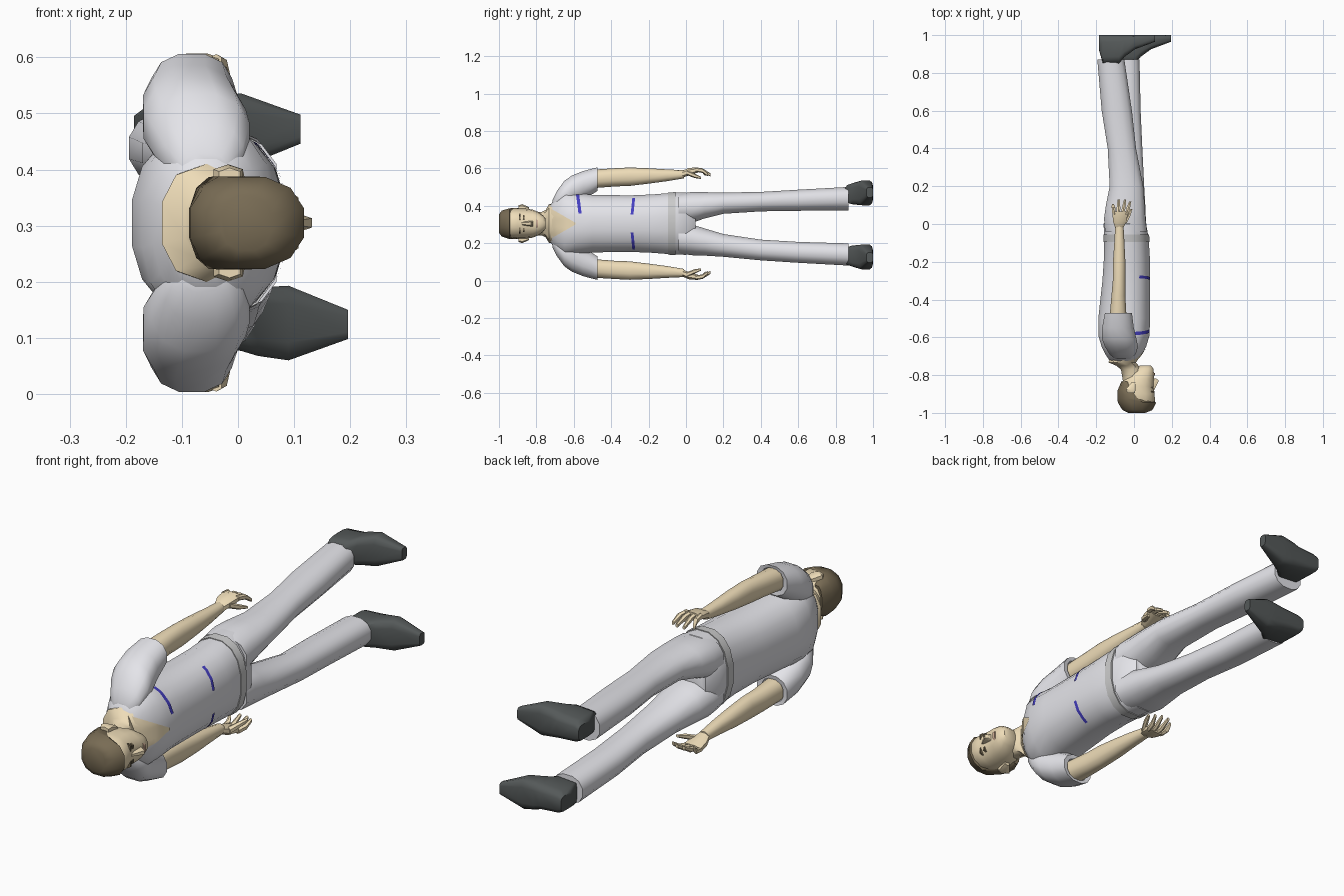
import bpy, bmesh, math
from mathutils import Vector
from mathutils.bvhtree import BVHTree

MID = 0.305  # lateral symmetry plane: body lies along y, faces +x


def material(name, r, g, b):
    m = bpy.data.materials.new(name)
    m.diffuse_color = (r, g, b, 1)
    return m


CLOTH = material("cloth", .78, .78, .82)
BELT = material("belt_grey", .58, .58, .58)
SKIN = material("skin", .86, .72, .48)
HAIR = material("hair_brown", .19, .15, .09)
SHOE = material("shoe_dark", .09, .10, .10)
BLUE = material("trim_blue", .06, .05, .55)
LIP = material("lip", .62, .42, .30)


def finish(name, bm, mat, angle=45):
    bmesh.ops.recalc_face_normals(bm, faces=bm.faces)
    me = bpy.data.meshes.new(name)
    bm.to_mesh(me)
    bm.free()
    me.materials.append(mat)
    me.shade_smooth()
    me.set_sharp_from_angle(angle=math.radians(angle))
    ob = bpy.data.objects.new(name, me)
    bpy.context.collection.objects.link(ob)
    return ob


def loft(name, rings, mat, n=12, power=2.3, axis='y', flip=False, shift=(0, 0, 0), angle=45):
    """Rings are (t, a0, a1, z0, z1): rounded boxes stacked along the axis."""
    bm = bmesh.new()
    loops = []
    for t, a0, a1, z0, z1 in rings:
        loop = []
        for i in range(n):
            w = 2 * math.pi * (i + .5) / n
            c, s = math.cos(w), math.sin(w)
            c = math.copysign(abs(c) ** (2 / power), c) / math.cos(math.pi / n) ** .5
            s = math.copysign(abs(s) ** (2 / power), s) / math.cos(math.pi / n) ** .5
            a = (a0 + a1) / 2 + c * (a1 - a0) / 2
            z = (z0 + z1) / 2 + s * (z1 - z0) / 2
            if flip:
                z = 2 * MID - z
            co = (a, t, z) if axis == 'y' else (t, a, z)
            loop.append(bm.verts.new(Vector(co) + Vector(shift)))
        loops.append(loop)
    for p, q in zip(loops, loops[1:]):
        for i in range(n):
            bm.faces.new((p[i], p[(i + 1) % n], q[(i + 1) % n], q[i]))
    bm.faces.new(loops[0])
    bm.faces.new(loops[-1])
    return finish(name, bm, mat, angle)


def centred(rings):
    return [(y, a, b, MID - h, MID + h) for y, a, b, h in rings]


def pair(name, rings, mat, **kw):
    loft("left_" + name, rings, mat, **kw)
    loft("right_" + name, rings, mat, flip=True, **kw)


# torso and belt
torso = loft("shirt_torso", centred([
    (-.735, -.12, 0, .085), (-.715, -.135, .02, .115), (-.69, -.152, .04, .15),
    (-.65, -.172, .065, .178), (-.59, -.19, .083, .166), (-.5, -.19, .086, .155),
    (-.3, -.168, .086, .152), (-.18, -.16, .085, .157), (-.07, -.158, .078, .166),
    (0, -.162, .065, .168), (.05, -.13, .03, .10)]), CLOTH, n=16)
loft("belt", centred([(-.095, -.163, .083, .167), (-.055, -.163, .081, .17)]), BELT, n=16)

# sleeves, with a recessed cuff
pair("sleeve", [
    (-.715, -.10, -.02, .37, .43), (-.69, -.13, .01, .37, .48), (-.65, -.155, .022, .38, .535),
    (-.61, -.17, .015, .40, .563), (-.55, -.17, 0, .43, .587), (-.472, -.155, -.01, .48, .607),
    (-.475, -.135, -.03, .497, .594), (-.51, -.13, -.035, .49, .585)], CLOTH)

# trouser legs, left one trailing
loft("left_leg", [
    (-.04, -.155, .07, .305, .465), (.03, -.16, .062, .308, .475), (.1, -.15, .058, .332, .474),
    (.2, -.13, .05, .357, .472), (.4, -.14, .012, .37, .475), (.6, -.172, -.01, .373, .487),
    (.87, -.195, -.05, .375, .502)], CLOTH)
loft("right_leg", [
    (-.04, -.155, .07, .145, .305), (.03, -.155, .064, .135, .302), (.1, -.14, .061, .133, .28),
    (.2, -.115, .055, .127, .25), (.4, -.095, .045, .108, .22), (.6, -.11, .036, .095, .208),
    (.87, -.112, .03, .08, .2)], CLOTH)

# shoes, swept from heel to toe
shoe = [(-.10, .92, 1, .10, .165), (-.08, .85, 1, .085, .18), (.005, .85, 1, .077, .187),
        (.035, .885, 1, .068, .19), (.09, .925, 1, .06, .193), (.196, .965, 1, .098, .15)]
loft("right_shoe", shoe, SHOE, power=4, axis='x')
loft("left_shoe", shoe, SHOE, power=4, axis='x', flip=True, shift=(-.085, 0, -.014))

# forearms and hands
pair("arm", [
    (-.52, -.13, -.04, .495, .59), (-.47, -.128, -.04, .498, .594), (-.38, -.12, -.045, .505, .60),
    (-.3, -.113, -.045, .508, .604), (-.2, -.112, -.045, .52, .60), (-.1, -.105, -.05, .533, .594),
    (-.01, -.1, -.055, .548, .59)], SKIN, n=10)
pair("palm", [
    (-.02, -.1, -.055, .55, .588), (.015, -.112, -.038, .562, .603), (.065, -.116, -.03, .578, .607)],
    SKIN, n=8)
for i, (tip_x, tip_y) in enumerate([(-.112, .105), (-.081, .13), (-.047, .13), (-.02, .118)]):
    x = -.105 + i * .022
    m = (x + tip_x) / 2
    pair("finger_%d" % (i + 1), [
        (.05, x - .01, x + .01, .583, .605), (.088, m - .01, m + .01, .577, .60),
        (tip_y, tip_x - .006, tip_x + .006, .558, .574)], SKIN, n=6)
pair("thumb", [(.005, -.065, -.038, .565, .59), (.045, -.04, -.018, .55, .572),
               (.08, -.022, -.008, .544, .556)], SKIN, n=6)

# neck and head
loft("neck", centred([
    (-.69, -.12, .04, .11), (-.733, -.137, .012, .1), (-.75, -.095, .025, .072),
    (-.77, -.07, .035, .062), (-.83, -.06, .05, .058)]), SKIN, n=10)
loft("head", centred([
    (-.99, -.05, .08, .055), (-.94, -.08, .112, .078), (-.9, -.08, .11, .08),
    (-.86, -.075, .103, .079), (-.82, -.055, .106, .074), (-.79, -.03, .106, .062),
    (-.765, 0, .103, .044), (-.75, .03, .09, .026)]), SKIN, n=14)
loft("hair", centred([
    (-1, -.03, .06, .05), (-.985, -.062, .098, .07), (-.945, -.087, .119, .083),
    (-.925, -.088, .07, .084), (-.88, -.087, .015, .083), (-.835, -.068, -.02, .066)]),
    HAIR, n=12)
pair("ear", [(-.895, -.035, .005, .375, .402), (-.875, -.045, .01, .372, .408),
             (-.84, -.015, .012, .373, .392)], SKIN, n=6)
pair("eyebrow", [(-.892, .08, .109, .318, .358), (-.885, .08, .109, .318, .358)], HAIR, n=6)
pair("eye", [(-.872, .08, .105, .323, .35), (-.864, .08, .105, .323, .35)], HAIR, n=6)
loft("nose", centred([(-.88, .09, .107, .007), (-.828, .09, .133, .014), (-.818, .09, .118, .014)]),
     SKIN, n=6)
loft("mouth", centred([(-.802, .09, .111, .024), (-.79, .09, .111, .022)]), LIP, n=6)

# flat trims projected onto the front of the torso
bm = bmesh.new()
bm.from_mesh(torso.data)
tree = BVHTree.FromBMesh(bm)
bm.free()


def patch(name, corners, mat, nu=8, nv=2, lift=.004):
    """Corners are four (y, z) points; the grid between them is dropped onto the shirt."""
    a, b, c, d = [Vector(p) for p in corners]
    bm = bmesh.new()
    grid = []
    for j in range(nv + 1):
        row = []
        for i in range(nu + 1):
            p = a.lerp(b, i / nu).lerp(d.lerp(c, i / nu), j / nv)
            hit = tree.ray_cast(Vector((1, p.x, p.y)), Vector((-1, 0, 0)))[0]
            row.append(bm.verts.new(((hit.x if hit else 0) + lift, p.x, p.y)))
        grid.append(row)
    for r, s in zip(grid, grid[1:]):
        for i in range(nu):
            bm.faces.new((r[i], r[i + 1], s[i + 1], s[i]))
    bmesh.ops.remove_doubles(bm, verts=bm.verts, dist=1e-4)
    ob = finish(name, bm, mat)
    if ob.data.polygons[0].normal.x < 0:
        ob.data.flip_normals()


patch("open_collar", [(-.722, .225), (-.722, .385), (-.59, .309), (-.59, .301)], SKIN, nv=8)
patch("chest_pocket_trim", [(-.588, .46), (-.575, .36), (-.558, .36), (-.571, .46)], BLUE)
patch("left_pocket_trim", [(-.287, .442), (-.296, .355), (-.281, .355), (-.272, .442)], BLUE)
patch("right_pocket_trim", [(-.296, .257), (-.287, .168), (-.272, .168), (-.281, .257)], BLUE)
